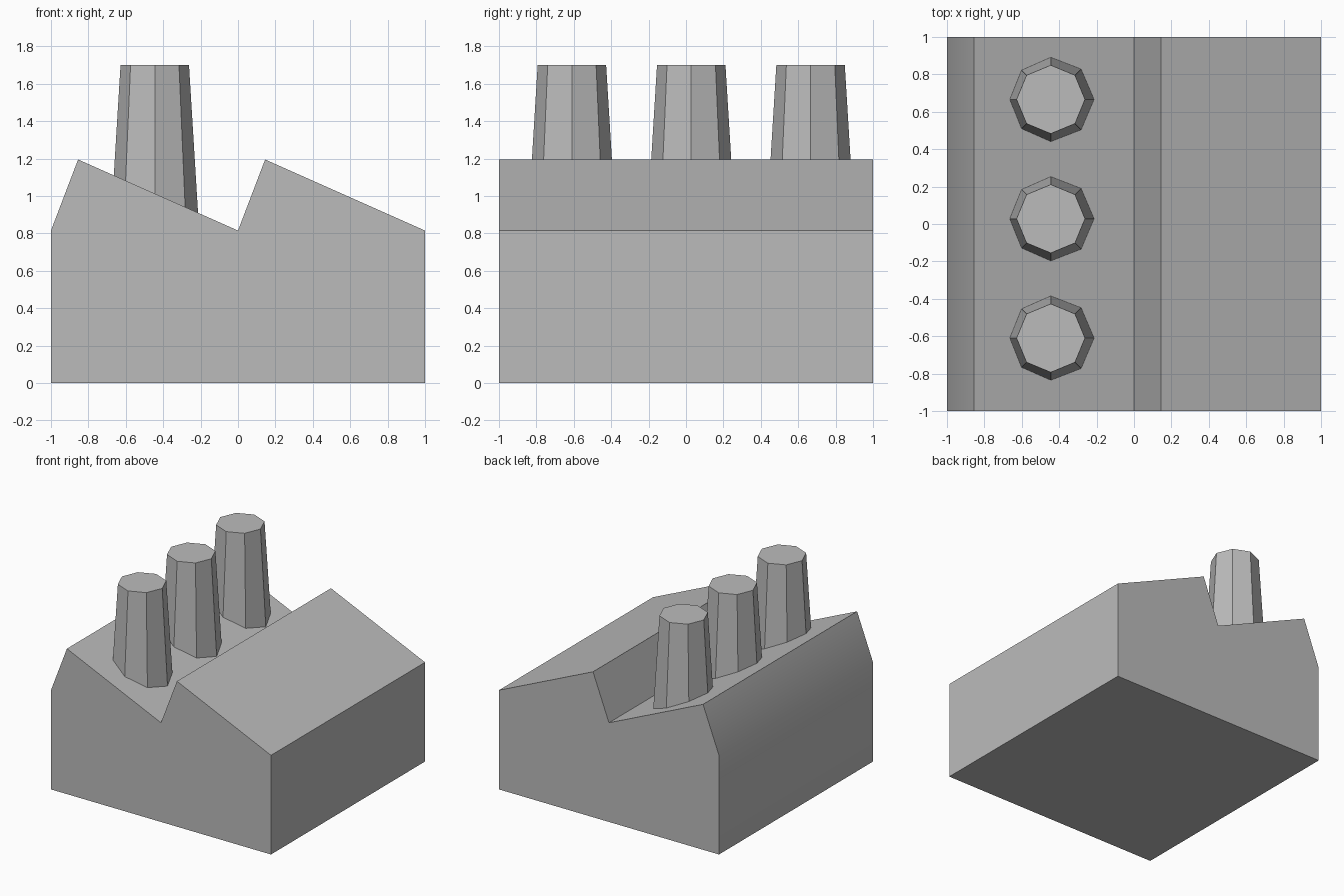
import bpy
import bmesh
import math
from mathutils import Vector

cube = bpy.data.objects.get("Cube")
if cube:
    bpy.data.objects.remove(cube, do_unlink=True)

# One plain grey for everything
GREY = (0.5, 0.5, 0.5, 1.0)
grey = bpy.data.materials.new("plain_grey")
grey.use_nodes = True
grey.diffuse_color = GREY
shader = next(n for n in grey.node_tree.nodes if n.type == "BSDF_PRINCIPLED")
shader.inputs["Base Color"].default_value = GREY
shader.inputs["Roughness"].default_value = 0.9


def finish(name, bm):
    """Turn a bmesh into a named object, smooth only across shallow edges."""
    bmesh.ops.recalc_face_normals(bm, faces=bm.faces)
    mesh = bpy.data.meshes.new(name)
    bm.to_mesh(mesh)
    bm.free()
    mesh.materials.append(grey)
    obj = bpy.data.objects.new(name, mesh)
    bpy.context.collection.objects.link(obj)
    bpy.ops.object.select_all(action="DESELECT")
    obj.select_set(True)
    bpy.context.view_layer.objects.active = obj
    bpy.ops.object.shade_smooth_by_angle(angle=math.radians(30))
    return obj


# Factory hall: sawtooth outline extruded from front to back
EAVES, RIDGE, RUN = 0.815, 1.195, 0.145
outline = [(-1, 0), (1, 0), (1, EAVES)]
for start in (0, -1):
    outline += [(start + RUN, RIDGE), (start, EAVES)]

bm = bmesh.new()
front = bm.faces.new([bm.verts.new((x, -1, z)) for x, z in outline])
extruded = bmesh.ops.extrude_face_region(bm, geom=[front], use_keep_orig=True)
moved = [v for v in extruded["geom"] if isinstance(v, bmesh.types.BMVert)]
bmesh.ops.translate(bm, verts=moved, vec=Vector((0, 2, 0)))
finish("factory_hall", bm)

# Row of tapered eight-sided chimneys, sunk into the front-to-back roof slope
BASE, TOP = 0.85, 1.7
for i, label in enumerate(("front", "middle", "back")):
    bm = bmesh.new()
    bmesh.ops.create_cone(bm, cap_ends=True, segments=8,
                          radius1=0.235, radius2=0.183, depth=TOP - BASE)
    chimney = finish(label + "_chimney", bm)
    chimney.location = (-0.445, -0.61 + 0.638 * i, (BASE + TOP) / 2)
